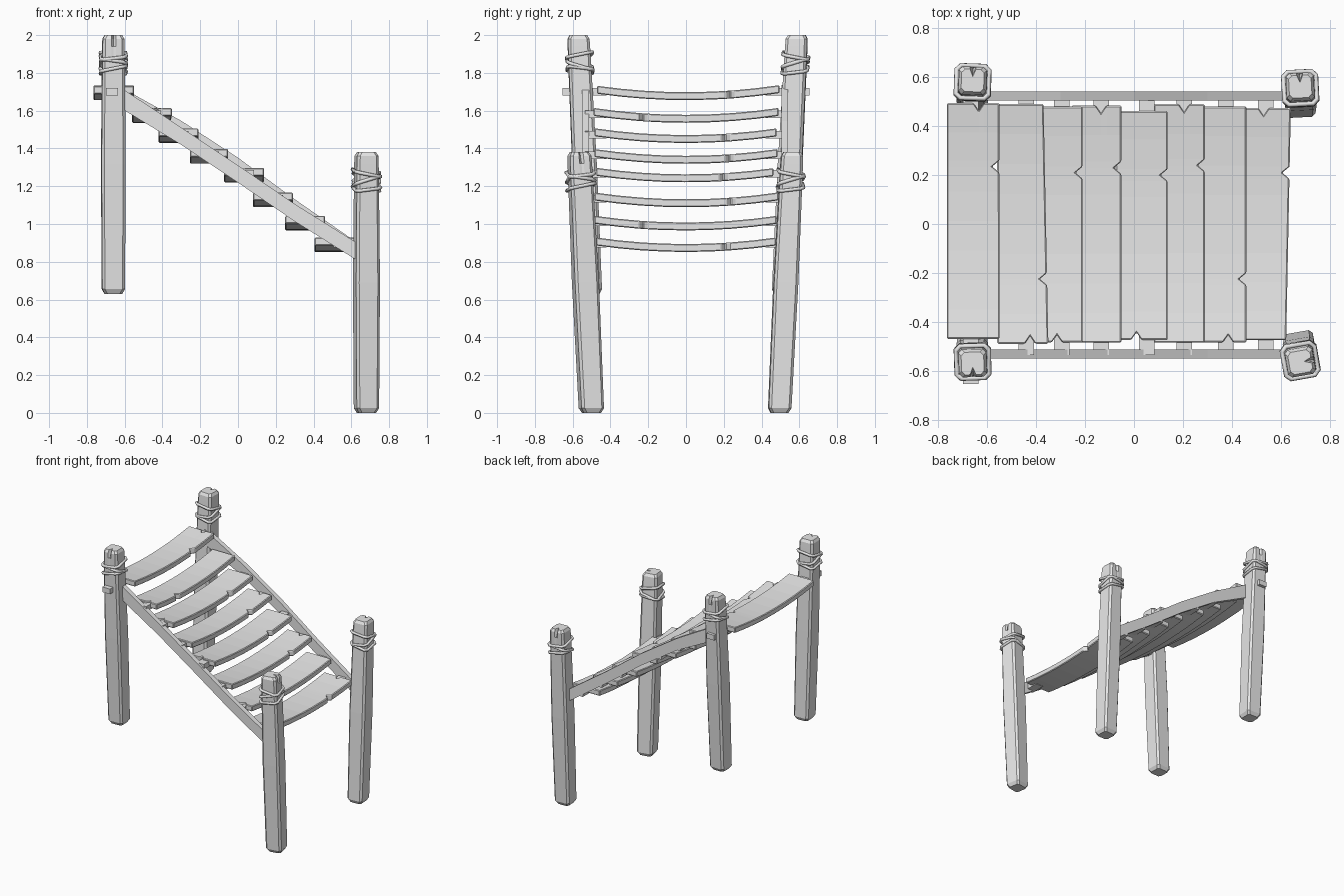
import bpy
import bmesh
from math import cos, sin, radians
from mathutils import Vector

if "Cube" in bpy.data.objects:
    bpy.data.objects.remove(bpy.data.objects["Cube"])

GREY = (0.8, 0.8, 0.8, 1)
wood = bpy.data.materials.new("weathered_grey")
wood.use_nodes = True
wood.diffuse_color = GREY
wood.node_tree.nodes["Principled BSDF"].inputs["Base Color"].default_value = GREY


def finish(name, bm):
    bmesh.ops.recalc_face_normals(bm, faces=bm.faces[:])
    mesh = bpy.data.meshes.new(name)
    bm.to_mesh(mesh)
    bm.free()
    mesh.materials.append(wood)
    obj = bpy.data.objects.new(name, mesh)
    bpy.context.collection.objects.link(obj)
    return obj


def loft(name, rings):
    """Skin a list of point rings and cap both ends."""
    bm = bmesh.new()
    loops = [[bm.verts.new(p) for p in ring] for ring in rings]
    n = len(loops[0])
    for a, b in zip(loops, loops[1:]):
        for i in range(n):
            j = (i + 1) % n
            bm.faces.new((a[i], a[j], b[j], b[i]))
    bm.faces.new(loops[0])
    bm.faces.new(loops[-1])
    return finish(name, bm)


def outline(half, chamfer, crack=0.0):
    """Square with cut corners and an optional crack in one side."""
    h, c = half, half - chamfer
    w = 0.012
    return [(c, -h), (h, -c), (h, c), (c, h),
            (w, h), (0, h - crack), (-w, h),
            (-c, h), (-h, c), (-h, -c), (-c, -h)]


# Leaning posts with rope wound round their heads
def post(name, x, y_low, y_high, base, top, turn):
    ca, sa = cos(radians(turn)), sin(radians(turn))

    def place(p, z):
        y = y_low + (y_high - y_low) * (z - base) / (top - base)
        return Vector((x + p[0] * ca - p[1] * sa, y + p[0] * sa + p[1] * ca, z))

    mid = (base + top) / 2
    profile = [(base, 0.046, 0), (base + 0.025, 0.060, 0), (mid, 0.064, 0),
               (top - 0.12, 0.059, 0), (top - 0.06, 0.058, 0.004),
               (top - 0.02, 0.057, 0.028), (top, 0.046, 0.03)]
    loft(name + "_post", [[place(p, z) for p in outline(half, 0.014, crack)]
                          for z, half, crack in profile])

    # Three tilted coils
    curve = bpy.data.curves.new(name + "_rope", "CURVE")
    curve.dimensions = "3D"
    curve.bevel_depth = 0.010
    curve.bevel_resolution = 1
    for drop, tx, ty in ((0.11, -0.12, -0.2), (0.155, 0.15, 0.3), (0.185, -0.2, 0.12)):
        ring = [p for i, p in enumerate(outline(0.067, 0.018)) if i not in (4, 5, 6)]
        spline = curve.splines.new("POLY")
        spline.points.add(len(ring) - 1)
        spline.use_cyclic_u = True
        for pt, p in zip(spline.points, ring):
            v = place(p, top - drop)
            pt.co = (v.x, v.y, v.z + p[0] * tx + p[1] * ty, 1)
    curve.materials.append(wood)
    bpy.context.collection.objects.link(bpy.data.objects.new(name + "_rope", curve))


post("high_front", -0.66, -0.505, -0.57, 0.63, 2.0, 182)
post("high_back", -0.66, 0.515, 0.587, 0.63, 2.0, -2)
post("low_front", 0.68, -0.50, -0.565, 0.0, 1.38, -80)
post("low_back", 0.68, 0.495, 0.562, 0.0, 1.38, 3)


# Sloping side beams
def beam(name, y, path):
    rings = []
    for x, z, h in path:
        rings.append([(x, y - 0.018, z - h), (x, y + 0.018, z - h),
                      (x, y + 0.018, z + h), (x, y - 0.018, z + h)])
    loft(name, rings)


beam("front_beam", -0.532, [(-0.64, 1.68, 0.055), (-0.3, 1.465, 0.046), (0, 1.265, 0.046),
                            (0.3, 1.06, 0.046), (0.66, 0.835, 0.046)])
beam("back_beam", 0.523, [(-0.64, 1.68, 0.055), (-0.3, 1.50, 0.046), (0, 1.305, 0.046),
                          (0.3, 1.085, 0.046), (0.66, 0.835, 0.046)])


# Sagging planks with a chipped long edge and a chipped end
def plank(name, x0, x1, z, y0, y1, skew, side_chip, end_x, end_sign):
    rows = [y0 + (y1 - y0) * i / 8 for i in range(9)]
    rows = [y for y in rows if abs(y - side_chip) > 0.035]
    rows = sorted(rows + [side_chip - 0.025, side_chip, side_chip + 0.025])
    bm = bmesh.new()
    grid = []
    for y in rows:
        right = x1 + skew * y - (0.03 if y == side_chip else 0)
        cols = [x0, end_x - 0.022, end_x, end_x + 0.022, right]
        line = []
        for i, x in enumerate(cols):
            chipped = i == 2 and y == (y1 if end_sign > 0 else y0)
            yy = y - 0.032 * end_sign if chipped else y
            sag = 0.035 * (1 - (yy / 0.48) ** 2)
            line.append(bm.verts.new((x, yy, z + 0.021 - sag)))
        grid.append(line)
    for a, b in zip(grid, grid[1:]):
        for i in range(4):
            bm.faces.new((a[i], a[i + 1], b[i + 1], b[i]))
    ext = bmesh.ops.extrude_face_region(bm, geom=bm.faces[:], use_keep_orig=True)
    for v in ext["geom"]:
        if isinstance(v, bmesh.types.BMVert):
            v.co.z -= 0.042
    obj = finish(name, bm)
    bev = obj.modifiers.new("worn_edges", "BEVEL")
    bev.width = 0.005
    bev.segments = 1
    bev.limit_method = "ANGLE"
    bev.angle_limit = radians(50)


planks = [
    (-0.765, -0.55, 1.712, -0.47, 0.495, 0.0, 0.235, -0.635, 1),
    (-0.56, -0.36, 1.592, -0.49, 0.49, -0.02, -0.225, -0.425, -1),
    (-0.42, -0.21, 1.485, -0.485, 0.48, 0.0, 0.21, -0.315, -1),
    (-0.255, -0.052, 1.375, -0.485, 0.485, 0.0, 0.23, -0.135, 1),
    (-0.075, 0.138, 1.277, -0.475, 0.462, 0.0, 0.20, 0.01, -1),
    (0.08, 0.29, 1.145, -0.485, 0.49, 0.0, 0.24, 0.205, 1),
    (0.25, 0.46, 1.022, -0.485, 0.48, 0.0, -0.225, 0.385, -1),
    (0.405, 0.632, 0.908, -0.475, 0.475, 0.02, 0.21, 0.53, 1),
]

# Planks, each with a peg at both ends reaching the beams or posts
for n, spec in enumerate(planks, 1):
    plank(f"plank_{n}", *spec)
    px = -0.667 if n == 1 else (spec[0] + spec[1]) / 2 + 0.02
    pz = spec[2] - 0.012
    reach = 0.655 if n == 1 else 0.535
    for side, sign in (("front", -1), ("back", 1)):
        square = [(-0.032, -0.02), (0.032, -0.02), (0.032, 0.02), (-0.032, 0.02)]
        loft(f"plank_{n}_{side}_peg",
             [[(px + dx, sign * y, pz + dz) for dx, dz in square] for y in (0.42, reach)])
